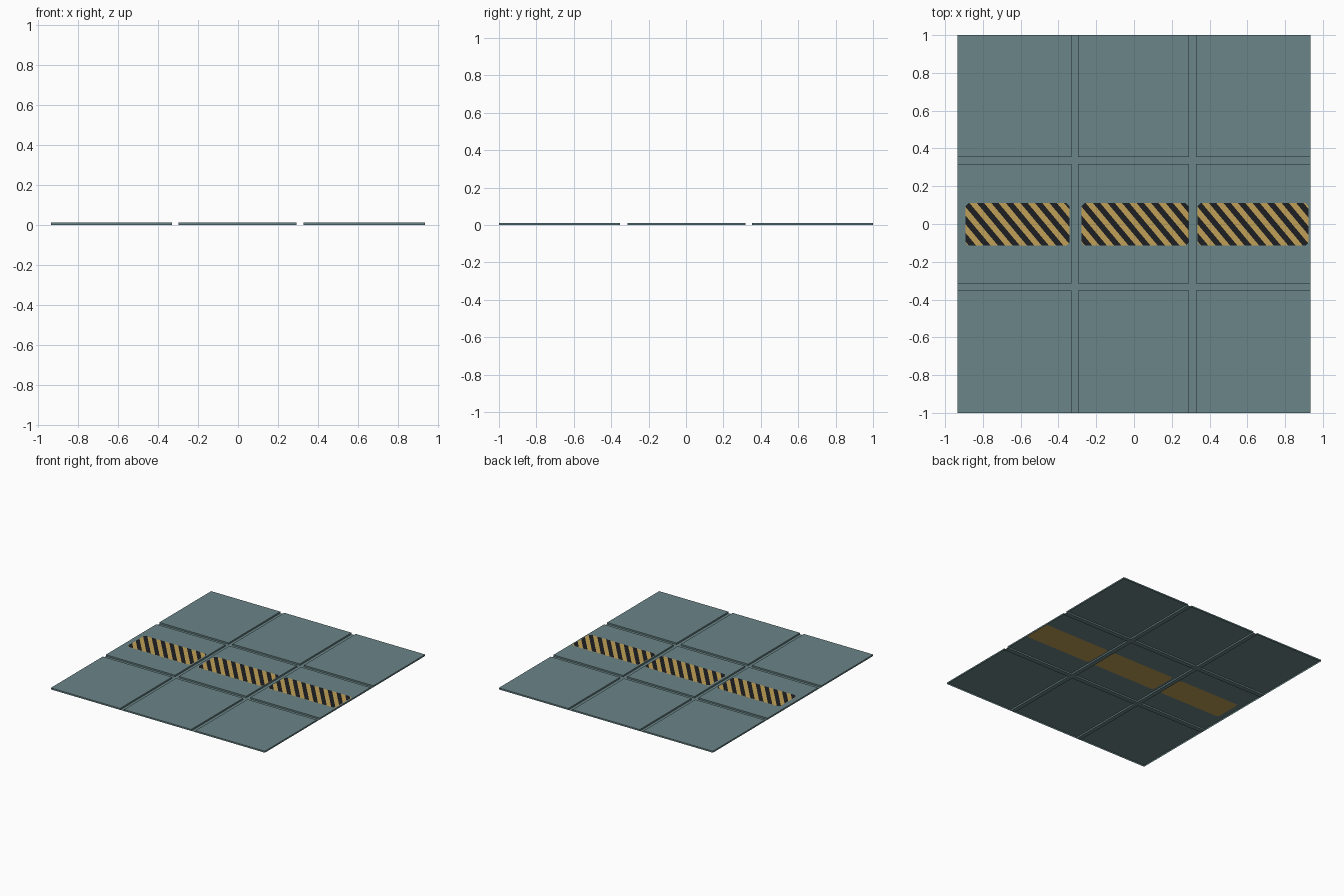
import bpy, bmesh
from mathutils import Vector

if "Cube" in bpy.data.objects:
    bpy.data.objects.remove(bpy.data.objects["Cube"])

TOP = 0.012      # raised panel height
XS = [-0.935, -0.330, -0.296, 0.292, 0.328, 0.935]   # panel / groove edges
YS = [-1.0, -0.352, -0.314, 0.317, 0.354, 1.0]
BANDS = [(-0.893, -0.341), (-0.278, 0.289), (0.336, 0.925)]
BY0, BY1, CH = -0.114, 0.110, 0.016


def material(name, rgb):
    m = bpy.data.materials.new(name)
    m.diffuse_color = (*rgb, 1)
    m.use_nodes = True
    m.node_tree.nodes["Principled BSDF"].inputs["Base Color"].default_value = m.diffuse_color
    return m


SLATE = material("slate", (0.145, 0.235, 0.247))
YELLOW = material("hazard yellow", (0.53, 0.35, 0.092))
BLACK = material("hazard black", (0.012, 0.013, 0.016))


def finish(bm, name, mats):
    me = bpy.data.meshes.new(name)
    bm.to_mesh(me)
    bm.free()
    for m in mats:
        me.materials.append(m)
    ob = bpy.data.objects.new(name, me)
    bpy.context.collection.objects.link(ob)
    return ob


def face(bm, pts, mat=0):
    f = bm.faces.new([bm.verts.new(p) for p in pts])
    f.material_index = mat
    return f


def rect(x0, x1, y0, y1, z):
    return [(x0, y0, z), (x1, y0, z), (x1, y1, z), (x0, y1, z)]


def octagon(x0, x1, z):
    """Band outline with clipped corners, counter-clockwise from lower left."""
    return [(x0 + CH, BY0, z), (x1 - CH, BY0, z), (x1, BY0 + CH, z), (x1, BY1 - CH, z),
            (x1 - CH, BY1, z), (x0 + CH, BY1, z), (x0, BY1 - CH, z), (x0, BY0 + CH, z)]


# Groove floor: every cell of the 5 x 5 layout that is not a panel
bm = bmesh.new()
for i in range(5):
    for j in range(5):
        if i % 2 or j % 2:
            face(bm, rect(XS[i], XS[i + 1], YS[j], YS[j + 1], 0))
bmesh.ops.remove_doubles(bm, verts=bm.verts, dist=1e-5)
finish(bm, "groove_floor", [SLATE])

# Raised panels, open underneath; the middle row carries a painted band
for i in range(3):
    for j in range(3):
        bm = bmesh.new()
        box = (XS[2 * i], XS[2 * i + 1], YS[2 * j], YS[2 * j + 1])
        low, high = rect(*box, 0), rect(*box, TOP)
        for k in range(4):
            n = (k + 1) % 4
            face(bm, [low[k], low[n], high[n], high[k]])
        if j == 1:
            o = octagon(*BANDS[i], TOP)
            for k in range(4):
                n = (k + 1) % 4
                face(bm, [high[k], high[n], o[2 * k + 1], o[2 * k]])
                face(bm, [high[k], o[2 * k], o[2 * k - 1]])
            face(bm, o, 1)
        else:
            face(bm, high)
        bmesh.ops.remove_doubles(bm, verts=bm.verts, dist=1e-5)
        finish(bm, f"panel_{i}_{j}", [SLATE, YELLOW])

# Diagonal black stripes: band outline sliced along slanted lines
PERIOD = 0.077
NORMAL = Vector((1, 0.84, 0))       # stripes run down to the right
for i, (x0, x1) in enumerate(BANDS):
    bm = bmesh.new()
    face(bm, octagon(x0, x1, TOP + 0.0012))
    for k in range(-6, 50):
        bmesh.ops.bisect_plane(bm, geom=bm.verts[:] + bm.edges[:] + bm.faces[:],
                               plane_co=(x0 + k * PERIOD / 2, 0, 0), plane_no=NORMAL)
    gaps = [f for f in bm.faces
            if int((f.calc_center_median().dot(NORMAL) - x0 + 10 * PERIOD) / (PERIOD / 2)) % 2]
    bmesh.ops.delete(bm, geom=gaps, context='FACES')
    finish(bm, f"hazard_stripes_{i}", [BLACK])
